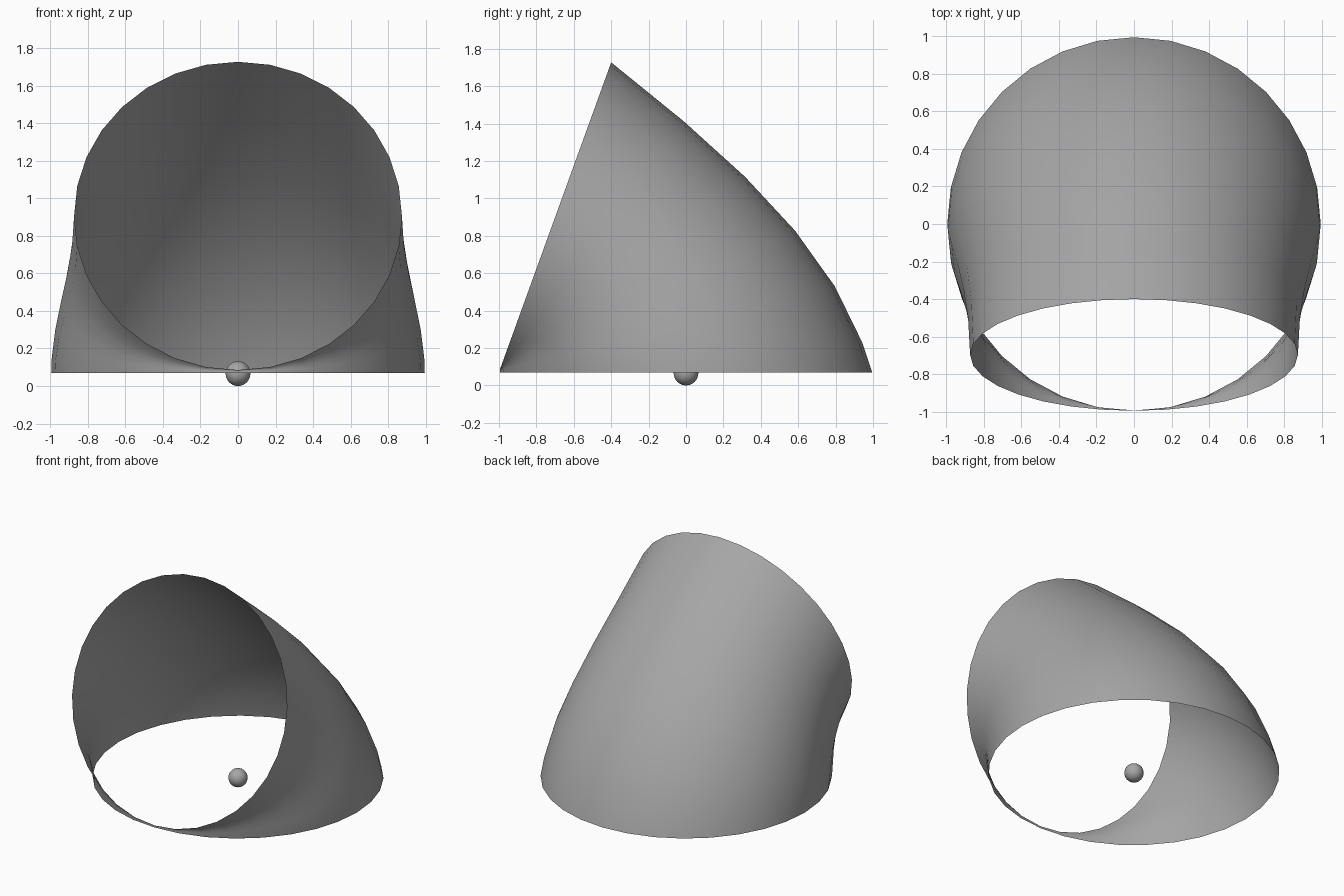
import bpy, bmesh
from math import sin, cos, pi
from mathutils import Vector

if "Cube" in bpy.data.objects:
    bpy.data.objects.remove(bpy.data.objects["Cube"])

SIDES = 32
STEPS = [0, 0.09, 0.27, 0.455, 0.636, 0.818, 1]

# Dark grey used by both parts
grey = bpy.data.materials.new("dark_grey")
grey.diffuse_color = (0.38, 0.38, 0.38, 1)
grey.use_nodes = True
grey.node_tree.nodes["Principled BSDF"].inputs["Base Color"].default_value = grey.diffuse_color

# Hood: flat base circle lofted to a smaller tilted opening, meeting at the front
top, low = Vector((0, -0.40, 1.727)), Vector((0, -0.995, 0.085))
centre, up = (top + low) / 2, (top - low) / 2
radius = up.length


def hermite(a, b, t):
    """Curved rib from base point a to opening point b."""
    length = (b - a).length
    start = Vector((0, -0.23, 0.83)) * length
    end = Vector((0, -1.06, 0.83)) * length
    return (a * (2*t**3 - 3*t**2 + 1) + start * (t**3 - 2*t**2 + t)
            + b * (3*t**2 - 2*t**3) + end * (t**3 - t**2))


bm = bmesh.new()
rings = []
for t in STEPS:
    ring = []
    for i in range(SIDES):
        s, c = sin(2 * pi * i / SIDES), cos(2 * pi * i / SIDES)
        base = Vector((s * 0.995, c * 0.995, 0.07))
        rim = centre + up * c + Vector((radius * s, 0, 0))
        ring.append(bm.verts.new(hermite(base, rim, t)))
    rings.append(ring)
for lower, upper in zip(rings, rings[1:]):
    for i in range(SIDES):
        j = (i + 1) % SIDES
        bm.faces.new((lower[j], lower[i], upper[i], upper[j]))
for f in bm.faces:
    f.smooth = True
mesh = bpy.data.meshes.new("hood")
bm.to_mesh(mesh)
bm.free()
mesh.materials.append(grey)
hood = bpy.data.objects.new("hood", mesh)
bpy.context.collection.objects.link(hood)

# Small ball at the middle of the base
bpy.ops.mesh.primitive_uv_sphere_add(segments=32, ring_count=16, radius=0.066,
                                     location=(0, 0, 0.066))
ball = bpy.context.object
ball.name = "centre_ball"
ball.data.materials.append(grey)
bpy.ops.object.shade_smooth()
